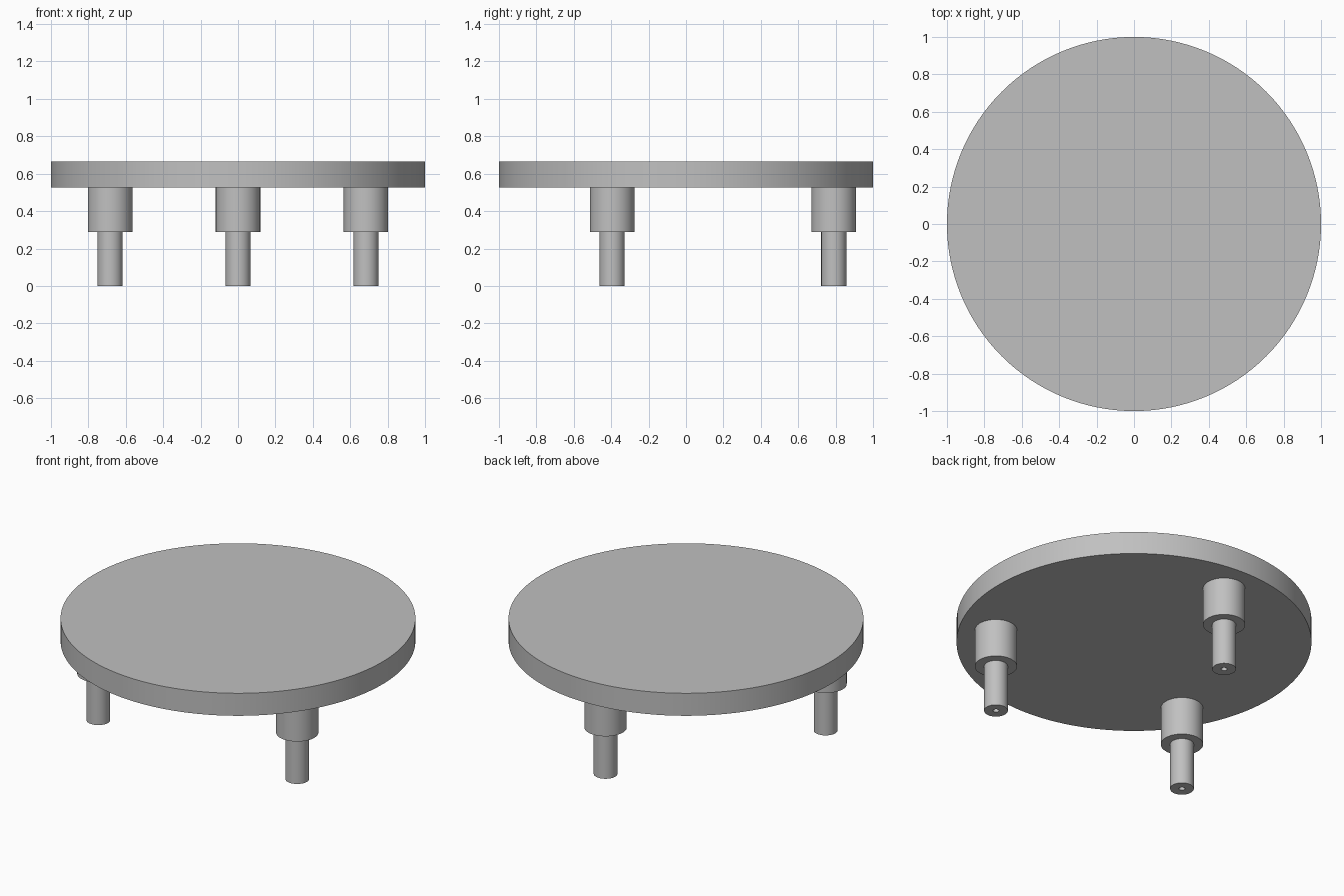
import bpy
import bmesh
from math import radians, cos, sin, pi
from mathutils import Matrix

cube = bpy.data.objects.get("Cube")
if cube:
    bpy.data.objects.remove(cube, do_unlink=True)

grey = bpy.data.materials.new("plain grey")
grey.use_nodes = True
colour = (0.53, 0.53, 0.53, 1)
grey.diffuse_color = colour
grey.node_tree.nodes["Principled BSDF"].inputs["Base Color"].default_value = colour


def lathe(name, profile, steps, location=(0, 0, 0)):
    """Turn a (radius, height) profile around the z axis."""
    bm = bmesh.new()
    verts = [bm.verts.new((r, 0, z)) for r, z in profile]
    edges = [bm.edges.new(pair) for pair in zip(verts, verts[1:])]
    bmesh.ops.spin(bm, geom=verts + edges, cent=(0, 0, 0), axis=(0, 0, 1),
                   angle=2 * pi, steps=steps, use_duplicate=False)
    bmesh.ops.remove_doubles(bm, verts=bm.verts, dist=0.0001)
    bmesh.ops.recalc_face_normals(bm, faces=bm.faces)
    mesh = bpy.data.meshes.new(name)
    bm.to_mesh(mesh)
    bm.free()
    mesh.materials.append(grey)
    obj = bpy.data.objects.new(name, mesh)
    obj.location = location
    bpy.context.collection.objects.link(obj)
    bpy.ops.object.select_all(action='DESELECT')
    obj.select_set(True)
    bpy.context.view_layer.objects.active = obj
    bpy.ops.object.shade_smooth_by_angle(angle=radians(30))
    return obj


# Round plate
BOTTOM, TOP = 0.525, 0.665
lathe("round_plate", [(0, BOTTOM), (1, BOTTOM), (1, TOP), (0, TOP)], 128)

# Stepped legs, each with a small bore in its foot
SHOULDER, BORE, PIN, BOSS = 0.288, 0.017, 0.067, 0.119
leg_profile = [(0, 0.25), (BORE, 0.25), (BORE, 0), (PIN, 0), (PIN, SHOULDER),
               (BOSS, SHOULDER), (BOSS, BOTTOM + 0.005), (0, BOTTOM + 0.005)]
RING = 0.79
for name, angle in (("back_leg", 90), ("front_right_leg", 210), ("front_left_leg", 330)):
    a = radians(angle)
    lathe(name, leg_profile, 48, (RING * cos(a), RING * sin(a), 0))
